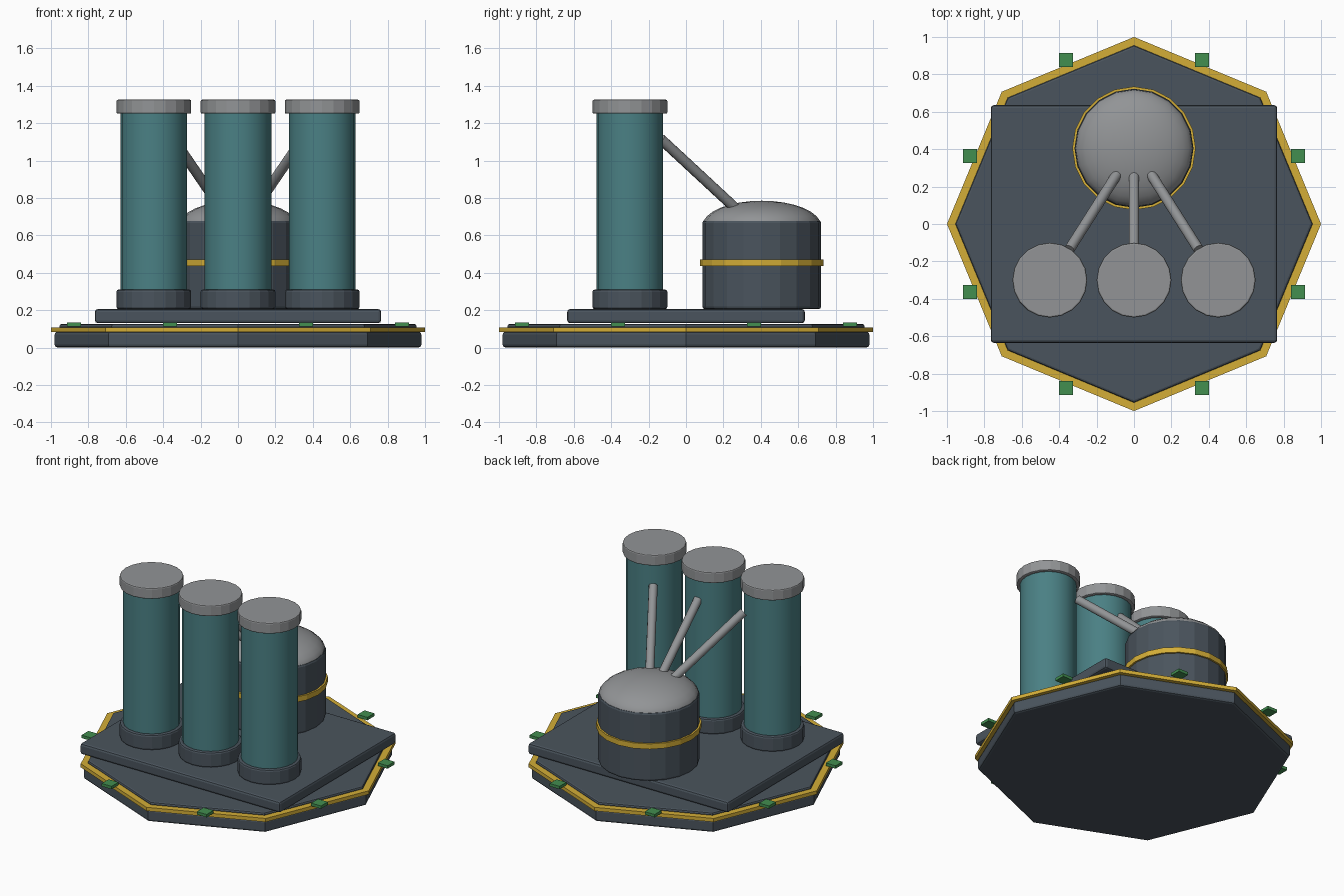
import bpy, bmesh, math
from mathutils import Vector

if "Cube" in bpy.data.objects:
    bpy.data.objects.remove(bpy.data.objects["Cube"])


def colour(name, rgb):
    # sRGB 0-255 to linear diffuse colour
    m = bpy.data.materials.new(name)
    lin = [((c / 255 + 0.055) / 1.055) ** 2.4 for c in rgb]
    m.diffuse_color = (*lin, 1)
    m.use_nodes = True
    m.node_tree.nodes["Principled BSDF"].inputs["Base Color"].default_value = m.diffuse_color
    return m


SLATE = colour("dark slate", (74, 84, 93))
GREY = colour("light grey", (146, 148, 150))
TEAL = colour("teal", (74, 128, 132))
GOLD = colour("gold", (212, 174, 55))
GREEN = colour("green", (66, 142, 80))


def finish(bm, name, mat, bevel=0.0, smooth=0):
    bmesh.ops.recalc_face_normals(bm, faces=bm.faces)
    me = bpy.data.meshes.new(name)
    bm.to_mesh(me)
    bm.free()
    ob = bpy.data.objects.new(name, me)
    bpy.context.collection.objects.link(ob)
    me.materials.append(mat)
    if bevel:
        b = ob.modifiers.new("bevel", 'BEVEL')
        b.width, b.segments = bevel, 2
        b.limit_method, b.angle_limit = 'ANGLE', math.radians(50)
    if smooth:
        bpy.ops.object.select_all(action='DESELECT')
        ob.select_set(True)
        bpy.context.view_layer.objects.active = ob
        bpy.ops.object.shade_smooth_by_angle(angle=math.radians(smooth))
    return ob


def prism(name, mat, x, y, r, z0, z1, sides=20, bevel=0.0, smooth=0):
    bm = bmesh.new()
    bmesh.ops.create_cone(bm, cap_ends=True, segments=sides, radius1=r, radius2=r, depth=z1 - z0)
    bmesh.ops.translate(bm, verts=bm.verts, vec=(x, y, (z0 + z1) / 2))
    return finish(bm, name, mat, bevel, smooth)


def box(name, mat, centre, size, bevel=0.0):
    bm = bmesh.new()
    bmesh.ops.create_cube(bm, size=1)
    bmesh.ops.scale(bm, verts=bm.verts, vec=size)
    bmesh.ops.translate(bm, verts=bm.verts, vec=centre)
    return finish(bm, name, mat, bevel)


def rod(name, mat, a, b, r):
    a, b = Vector(a), Vector(b)
    bm = bmesh.new()
    bmesh.ops.create_cone(bm, cap_ends=True, segments=12, radius1=r, radius2=r, depth=(b - a).length)
    bmesh.ops.rotate(bm, verts=bm.verts, matrix=(b - a).to_track_quat('Z', 'Y').to_matrix())
    bmesh.ops.translate(bm, verts=bm.verts, vec=(a + b) / 2)
    return finish(bm, name, mat, smooth=40)


# Octagonal foundation with gold trim and raised inner plate
prism("foundation", SLATE, 0, 0, 0.98, 0.0, 0.085, 8, 0.015)
prism("foundation_trim", GOLD, 0, 0, 1.0, 0.083, 0.108, 8)
prism("foundation_plate", SLATE, 0, 0, 0.955, 0.10, 0.126, 8, 0.012)

# Green marker lamps around the rim
for i in range(8):
    a = math.radians(22.5 + 45 * i)
    box("marker_lamp", GREEN, (0.95 * math.cos(a), 0.95 * math.sin(a), 0.123),
        (0.075, 0.075, 0.02))

# Rectangular deck
box("deck", SLATE, (0, 0, 0.168), (1.53, 1.27, 0.075), 0.015)

# Three columns, each with foot, cap and a pipe to the tank
for s in (-1, 0, 1):
    x = 0.45 * s
    prism("column_foot", SLATE, x, -0.3, 0.2, 0.205, 0.31, bevel=0.012)
    prism("column_body", TEAL, x, -0.3, 0.178, 0.30, 1.26, smooth=30)
    prism("column_cap", GREY, x, -0.3, 0.2, 1.25, 1.325, bevel=0.008)
    rod("pipe", GREY, (0.085 * s, 0.275, 0.735), (0.345 * s, -0.135, 1.115), 0.028)

# Storage tank with gold band
prism("tank", SLATE, 0, 0.405, 0.318, 0.205, 0.68, bevel=0.015)
prism("tank_band", GOLD, 0, 0.405, 0.33, 0.435, 0.472)

# Shallow domed lid: upper part of a flattened sphere
bm = bmesh.new()
bmesh.ops.create_uvsphere(bm, u_segments=20, v_segments=16, radius=1)
bmesh.ops.bisect_plane(bm, geom=bm.verts[:] + bm.edges[:] + bm.faces[:],
                       plane_co=(0, 0, 0.1), plane_no=(0, 0, 1), clear_inner=True)
bmesh.ops.holes_fill(bm, edges=[e for e in bm.edges if e.is_boundary])
bmesh.ops.scale(bm, verts=bm.verts, vec=(0.318, 0.318, 0.135))
bmesh.ops.translate(bm, verts=bm.verts, vec=(0, 0.405, 0.65))
finish(bm, "tank_dome", GREY, smooth=40)
